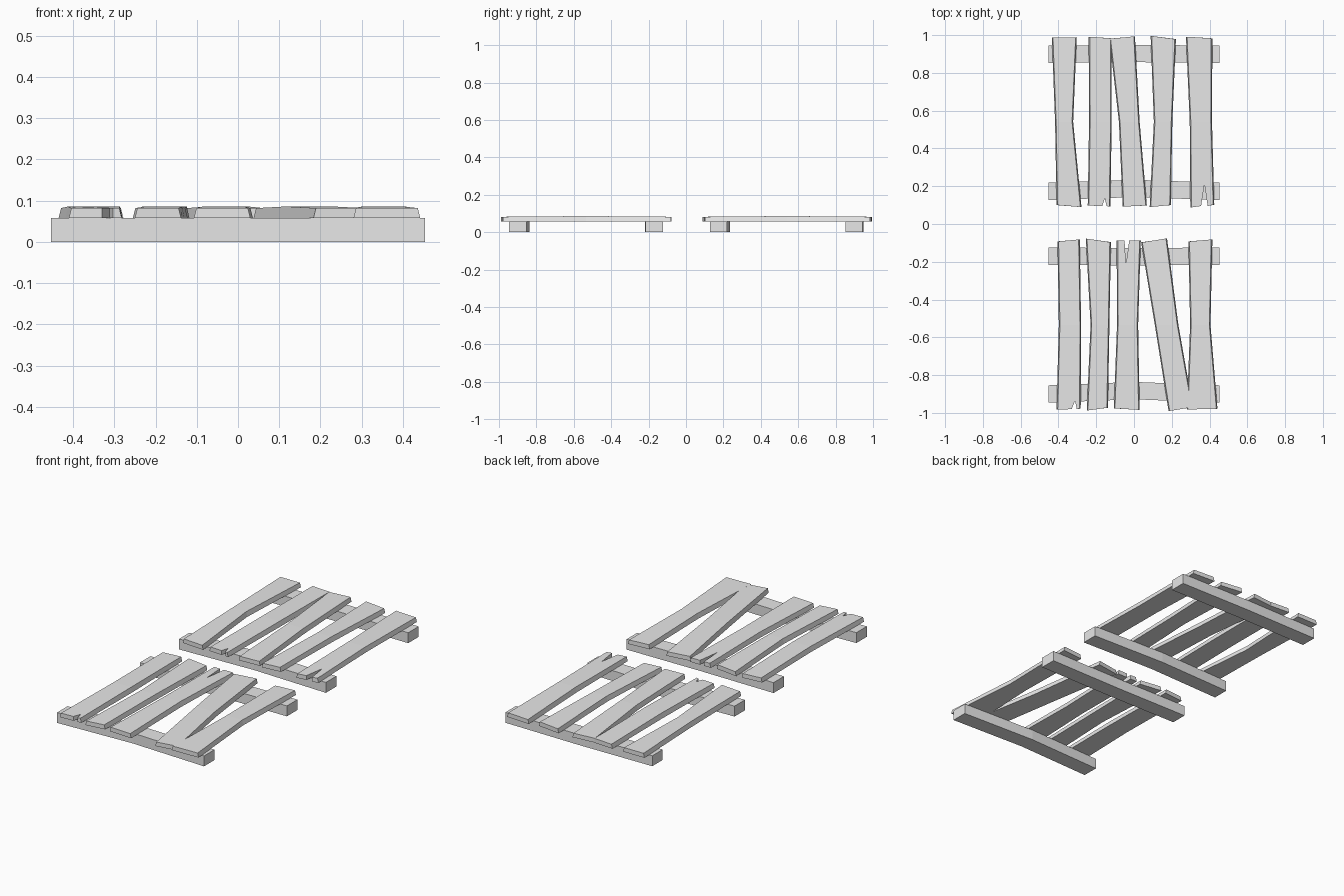
import bpy
import bmesh

# Remove the default object
if "Cube" in bpy.data.objects:
    bpy.data.objects.remove(bpy.data.objects["Cube"], do_unlink=True)

# Single plain grey
grey = bpy.data.materials.new("plain grey")
grey.use_nodes = True
grey.diffuse_color = (0.8, 0.8, 0.8, 1)
grey.node_tree.nodes["Principled BSDF"].inputs["Base Color"].default_value = (0.8, 0.8, 0.8, 1)

BEAM_TOP = 0.058
BEVEL = 0.006


def finish(name, bm):
    """Turn a bmesh into a flat shaded object."""
    bmesh.ops.recalc_face_normals(bm, faces=bm.faces)
    mesh = bpy.data.meshes.new(name)
    bm.to_mesh(mesh)
    bm.free()
    mesh.materials.append(grey)
    obj = bpy.data.objects.new(name, mesh)
    bpy.context.collection.objects.link(obj)
    return obj


def prism(name, back, mid, front, edge_z, mid_z, bottom_z, bevel):
    """Solid from a back outline, a middle line and a front outline, all running left to right."""
    bm = bmesh.new()
    layers = []
    for top in (True, False):
        rows = []
        for row in (back, mid, front):
            verts = []
            for i, (x, y) in enumerate(row):
                inset = bevel if top else 0
                if i == 0:
                    x += inset
                elif i == len(row) - 1:
                    x -= inset
                z = bottom_z if not top else (mid_z if row is mid else edge_z)
                verts.append(bm.verts.new((x, y, z)))
            rows.append(verts)
        b, m, f = rows
        bm.faces.new(b + m[::-1])
        bm.faces.new(m + f[::-1])
        layers.append(b + [m[-1]] + f[::-1] + [m[0]])
    # Side walls join the two outlines
    upper, lower = layers
    for i in range(len(upper)):
        bm.faces.new((upper[i - 1], upper[i], lower[i], lower[i - 1]))
    return finish(name, bm)


def plank(name, ends, back, mid, front, skews, back_notch=(), front_notch=()):
    """Worn board; a notch is left x, tip x, right x and tip y."""
    outlines = []
    for xs, y, skew, notch in ((back, ends[0], skews[0], back_notch),
                               (front, ends[1], skews[1], front_notch)):
        row = [(xs[0], y - skew), (xs[1], y + skew)]
        if notch:
            left, tip, right, depth = notch
            row[1:1] = [(left, y), (tip, depth), (right, y)]
        outlines.append(row)
    mid_y = (ends[0] + ends[1]) / 2
    prism(name, outlines[0], [(x, mid_y) for x in mid], outlines[1],
          0.082, 0.086, BEAM_TOP, BEVEL)


def beam(name, y, bow):
    """Cross beam with a slight bend at its middle."""
    half, length = 0.046, 0.453
    rows = [[(side * length, y + half * edge) if side else (0, y + bow + half * edge)
             for side in (-1, 0, 1)] for edge in (1, -1)]
    bm = bmesh.new()
    verts = [[[bm.verts.new((x, py, z)) for x, py in row] for row in rows]
             for z in (0, BEAM_TOP)]
    low, high = verts
    for i in range(2):
        loop = [(low[0], low[1]), (high[0], high[1]), (low[0], high[0]), (low[1], high[1])]
        for a, b in loop:
            bm.faces.new((a[i], a[i + 1], b[i + 1], b[i]))
    for i in (0, 2):
        bm.faces.new((low[0][i], low[1][i], high[1][i], high[0][i]))
    finish(name, bm)


# Four cross beams, two under each platform
beam("rear_platform_back_beam", 0.898, 0.005)
beam("rear_platform_front_beam", 0.173, 0.015)
beam("front_platform_back_beam", -0.17, -0.004)
beam("front_platform_front_beam", -0.9, 0.018)

# Rear platform boards
rear = (0.987, 0.095)
plank("rear_plank_right_outer", rear, (-0.435, -0.303), (-0.418, -0.322), (-0.41, -0.278),
      (0.0, -0.005))
plank("rear_plank_right_inner", rear, (-0.24, -0.118), (-0.238, -0.118), (-0.245, -0.125),
      (-0.004, -0.003), front_notch=(-0.168, -0.155, -0.145, 0.135))
plank("rear_plank_middle", rear, (-0.13, 0.005), (-0.08, 0.03), (-0.06, 0.068),
      (0.006, 0.003))
plank("rear_plank_left_inner", rear, (0.088, 0.222), (0.105, 0.203), (0.083, 0.195),
      (-0.008, 0.005))
plank("rear_plank_left_outer", rear, (0.275, 0.415), (0.295, 0.413), (0.298, 0.425),
      (-0.004, 0.007), front_notch=(0.355, 0.373, 0.39, 0.21))

# Front platform boards
near = (-0.087, -0.98)
plank("front_plank_right_outer", near, (-0.405, -0.287), (-0.398, -0.28), (-0.41, -0.282),
      (0.005, 0.003), front_notch=(-0.33, -0.312, -0.303, -0.935))
plank("front_plank_right_inner", near, (-0.255, -0.122), (-0.23, -0.13), (-0.25, -0.138),
      (-0.009, 0.007))
plank("front_plank_middle", near, (-0.092, 0.036), (-0.09, 0.022), (-0.107, 0.03),
      (0.0, -0.004), back_notch=(-0.05, -0.043, -0.025, -0.215))
plank("front_plank_left_inner", near, (0.038, 0.175), (0.11, 0.235), (0.183, 0.312),
      (0.01, 0.01))
plank("front_plank_left_outer", near, (0.288, 0.415), (0.297, 0.405), (0.28, 0.442),
      (0.005, 0.002))
